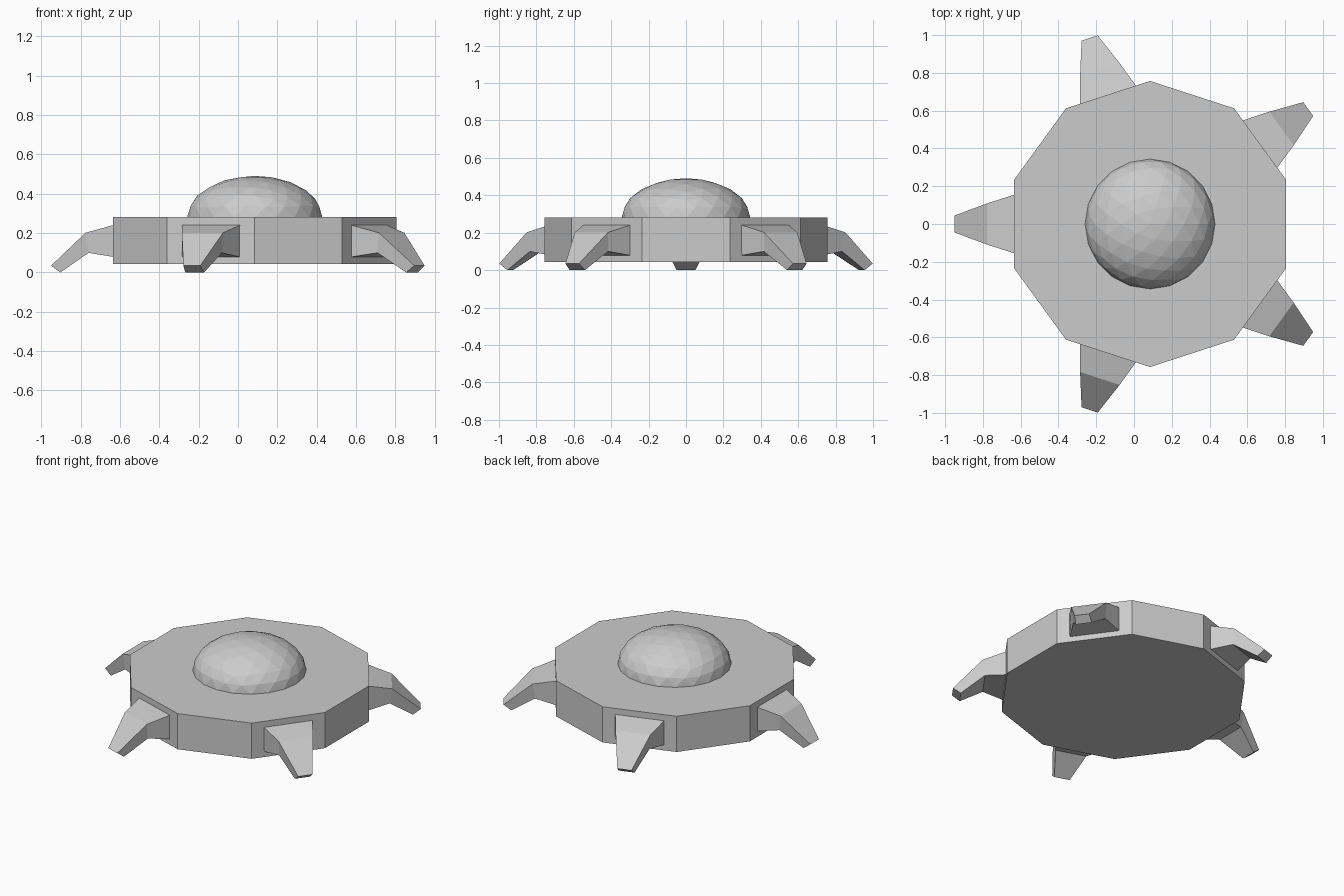
import bpy, bmesh, math
from mathutils import Matrix

if "Cube" in bpy.data.objects:
    bpy.data.objects.remove(bpy.data.objects["Cube"])

CX = 0.085  # centre of the body along x

# Ten-sided body with a vertex pointing along +y
bpy.ops.mesh.primitive_cylinder_add(vertices=10, radius=0.757, depth=0.238,
                                    location=(CX, 0, 0.162))
body = bpy.context.object
body.name = "body"

# Flattened faceted dome on top
bpy.ops.mesh.primitive_ico_sphere_add(subdivisions=3, radius=1, location=(CX, 0, 0.28))
dome = bpy.context.object
dome.name = "dome"
dome.scale = (0.344, 0.344, 0.211)

# Leg sections: (top r, top z, top half width), (bottom r, bottom z, bottom half width)
SECTIONS = [((0.70, 0.246, 0.161), (0.70, 0.076, 0.161)),
            ((0.86, 0.202, 0.11), (0.845, 0.10, 0.10)),
            ((1.035, 0.035, 0.045), (0.988, 0.0, 0.05))]


def make_leg(name, angle):
    bm = bmesh.new()
    rings = []
    for (rt, zt, wt), (rb, zb, wb) in SECTIONS:
        rings.append([bm.verts.new(p) for p in
                      ((rt, -wt, zt), (rt, wt, zt), (rb, wb, zb), (rb, -wb, zb))])
    for a, b in zip(rings, rings[1:]):
        for i in range(4):
            j = (i + 1) % 4
            bm.faces.new((a[i], a[j], b[j], b[i]))
    bm.faces.new(rings[0])
    bm.faces.new(rings[-1])
    bmesh.ops.recalc_face_normals(bm, faces=bm.faces)
    mesh = bpy.data.meshes.new(name)
    bm.to_mesh(mesh)
    bm.free()
    leg = bpy.data.objects.new(name, mesh)
    leg.matrix_world = Matrix.Translation((CX, 0, 0)) @ Matrix.Rotation(angle, 4, 'Z')
    bpy.context.collection.objects.link(leg)


# Five legs evenly spaced, one pointing along -x
for k in range(5):
    make_leg(f"leg_{k + 1}", math.radians(180 + 72 * k))
